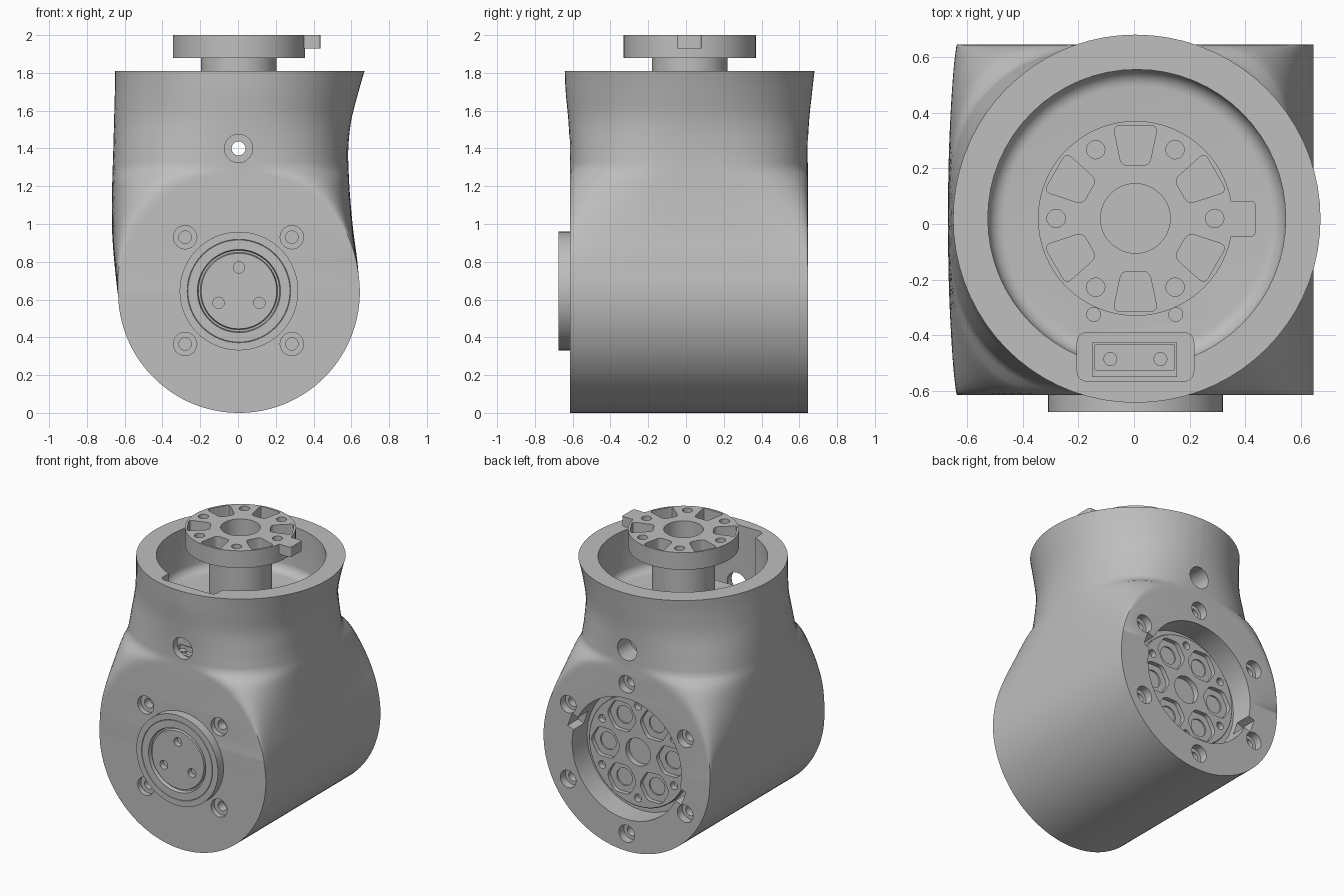
import bpy, bmesh
from math import sin, cos, pi, radians

cube = bpy.data.objects.get("Cube")
if cube:
    bpy.data.objects.remove(cube, do_unlink=True)

grey = bpy.data.materials.new("plain grey")
grey.use_nodes = True
COLOUR = (0.52, 0.52, 0.52, 1)
grey.diffuse_color = COLOUR
grey.node_tree.nodes["Principled BSDF"].inputs["Base Color"].default_value = COLOUR


# ---------- helpers ----------
def loft(name, rings):
    """Closed solid through a list of point rings of equal length."""
    bm = bmesh.new()
    rows = [[bm.verts.new(p) for p in ring] for ring in rings]
    n = len(rows[0])
    for a, b in zip(rows, rows[1:]):
        for i in range(n):
            j = (i + 1) % n
            bm.faces.new((a[i], a[j], b[j], b[i]))
    bm.faces.new(rows[0])
    bm.faces.new(rows[-1])
    bmesh.ops.recalc_face_normals(bm, faces=bm.faces)
    mesh = bpy.data.meshes.new(name)
    bm.to_mesh(mesh)
    bm.free()
    mesh.materials.append(grey)
    obj = bpy.data.objects.new(name, mesh)
    bpy.context.collection.objects.link(obj)
    return obj


def place(u, v, w, axis):
    return (u, v, w) if axis == "Z" else (u, w, v)


def circle(c, r, n=32):
    return [(c[0] + r * cos(2 * pi * i / n), c[1] + r * sin(2 * pi * i / n)) for i in range(n)]


def prism(name, pts, w0, w1, axis="Z"):
    return loft(name, [[place(u, v, w, axis) for u, v in pts] for w in (w0, w1)])


def lathe(name, profile, c, axis="Z", n=64):
    return loft(name, [[place(u, v, w, axis) for u, v in circle(c, r, n)] for r, w in profile])


def rounded(pts, r, steps=4):
    """Round the corners of a polygon."""
    out = []
    for i, (x, y) in enumerate(pts):
        ends = []
        for qx, qy in (pts[i - 1], pts[(i + 1) % len(pts)]):
            d = ((qx - x) ** 2 + (qy - y) ** 2) ** 0.5
            ends.append((x + (qx - x) * r / d, y + (qy - y) * r / d))
        (ax, ay), (bx, by) = ends
        for k in range(steps + 1):
            t = k / steps
            s = 1 - t
            out.append((s * s * ax + 2 * s * t * x + t * t * bx, s * s * ay + 2 * s * t * y + t * t * by))
    return out


def rect(x0, x1, y0, y1):
    return [(x0, y0), (x1, y0), (x1, y1), (x0, y1)]


def turned(pts, angle, c):
    """Rotate a flat outline about the origin, then move it to c."""
    s, k = sin(angle), cos(angle)
    return [(c[0] + x * k - y * s, c[1] + x * s + y * k) for x, y in pts]


def polar(c, r, angle):
    return (c[0] + r * cos(angle), c[1] + r * sin(angle))


def boolean(target, tool, operation="DIFFERENCE"):
    mod = target.modifiers.new("bool", "BOOLEAN")
    mod.operation, mod.solver, mod.object = operation, "EXACT", tool
    bpy.context.view_layer.objects.active = target
    bpy.ops.object.modifier_apply(modifier=mod.name)
    bpy.data.objects.remove(tool, do_unlink=True)


def cut(target, pts, w0, w1, axis="Z"):
    boolean(target, prism("cutter", pts, w0, w1, axis))


# ---------- housing: horizontal barrel flowing into an upright neck ----------
BARREL = (0.005, 0.64)
RADIUS = 0.64
NECK = (0.01, 0.02)
FRONT, BACK = -0.615, 0.645

# height, then left, right, front and back edges, roundness exponent of the flanks
sections = [
    (0.64, -0.638, 0.645, FRONT, BACK, 4),
    (0.80, -0.655, 0.632, FRONT, BACK, 4),
    (0.95, -0.666, 0.612, FRONT, BACK, 3.2),
    (1.10, -0.668, 0.597, FRONT, BACK, 2.8),
    (1.25, -0.665, 0.587, FRONT, BACK, 2.7),
    (1.40, -0.66, 0.584, FRONT, BACK, 2.4),
    (1.55, -0.656, 0.6, -0.623, 0.652, 2.1),
    (1.70, -0.652, 0.638, -0.637, 0.668, 2),
    (1.81, -0.65, 0.67, -0.642, 0.68, 2),
]


def section_ring(z, left, right, front, back, n, count=36):
    """Straight end edges as wide as the barrel here, joined by bowed flanks."""
    half = max(RADIUS ** 2 - (z - BARREL[1]) ** 2, 0.000004) ** 0.5
    mid, depth = (front + back) / 2, (back - front) / 2
    ring = []
    for side, edge in ((1, right), (-1, left)):
        corner = BARREL[0] + side * half
        bow = max(side * (edge - corner), 0)
        for i in range(count + 1):
            a = side * pi * (i / count - 0.5)
            t = abs(sin(a)) ** (2 / n) * (1 if sin(a) > 0 else -1)
            ring.append((corner + side * bow * max(cos(a), 0) ** (2 / n), mid + depth * t, z))
    return ring


def spline(p, q, r, s, t):
    return q + 0.5 * t * (r - p + t * (2 * p - 5 * q + 4 * r - s + t * (3 * (q - r) + s - p)))


rings = []
for i in range(30):
    z = BARREL[1] - RADIUS * cos(radians(1 + 3 * i))
    rings.append(section_ring(z, 0, 0, FRONT, BACK, 4))
last = len(sections) - 1
for i in range(last):
    quad = [sections[min(max(k, 0), last)] for k in range(i - 1, i + 3)]
    for step in range(6):
        rings.append(section_ring(*[spline(*v, step / 6) for v in zip(*quad)]))
rings.append(section_ring(*sections[last]))
housing = loft("housing", rings)

# Round cavity with a filleted floor
FLOOR = 1.48
fillet = [(0.475 + 0.06 * sin(a), FLOOR + 0.06 - 0.06 * cos(a)) for a in [radians(15 * k) for k in range(7)]]
boolean(housing, lathe("cavity", fillet + [(0.535, 1.9)], NECK))

# Deep socket notch in the rim, floor screw holes and cross hole
PIT = 1.27
cut(housing, rounded(rect(-0.205, 0.215, -0.565, -0.39), 0.04), PIT, 1.9)
for x in (-0.145, 0.15):
    cut(housing, circle((x, -0.325), 0.025, 20), 1.4, 1.53)
CROSS = (0.003, 1.4)
cut(housing, circle(CROSS, 0.075), -0.8, -0.5, "Y")
cut(housing, circle(CROSS, 0.075), 0.5, 0.8, "Y")
cut(housing, circle(CROSS, 0.037, 20), -0.45, 0.6, "Y")

# Counterbored screw holes on the front face
for x in (-0.28, 0.285):
    for z in (0.365, 0.93):
        cut(housing, circle((x, z), 0.062, 24), -0.7, -0.58, "Y")
        cut(housing, circle((x, z), 0.033, 20), -0.7, -0.52, "Y")

# Counterbored screw holes and notched pocket on the back face
for k in range(6):
    spot = polar(BARREL, 0.52, radians(30 + 60 * k))
    cut(housing, circle(spot, 0.06, 24), 0.59, 0.75, "Y")
    cut(housing, circle(spot, 0.035, 20), 0.5, 0.75, "Y")
cut(housing, circle(BARREL, 0.42, 64), 0.48, 0.75, "Y")
for k in range(2):
    notch = turned(rect(0.36, 0.465, -0.05, 0.05), radians(20 + 180 * k), BARREL)
    cut(housing, notch, 0.53, 0.75, "Y")

# ---------- front boss ----------
HUB = (0.005, 0.645)
boss = lathe("front_boss", [(0.2, -0.668), (0.205, -0.65), (0.215, -0.65), (0.22, -0.676), (0.27, -0.676),
                            (0.272, -0.673), (0.274, -0.676), (0.314, -0.676), (0.314, -0.6)], HUB, "Y")
for k in range(3):
    cut(boss, circle(polar(HUB, 0.125, radians(90 + 120 * k)), 0.03, 20), -0.7, -0.63, "Y")

# ---------- rear drive disc ----------
disc = lathe("rear_disc", [(0.38, 0.4), (0.38, 0.515), (0.375, 0.52)], BARREL, "Y")
cut(disc, circle(BARREL, 0.095), 0.42, 0.6, "Y")
for k in range(6):
    a = radians(60 * k)
    centre = polar(BARREL, 0.25, a)
    pocket = turned(rounded(circle((0, 0), 0.115, 6), 0.03), a, centre)
    cut(disc, pocket, 0.49, 0.6, "Y")
    cut(disc, circle(centre, 0.06, 24), 0.42, 0.6, "Y")
    cut(disc, circle(polar(BARREL, 0.32, a + pi / 6), 0.027, 16), 0.46, 0.6, "Y")

# ---------- top output flange on its shaft ----------
AXIS = (0.005, 0.02)
flange = lathe("output_flange", [(0.2, FLOOR - 0.005), (0.2, 1.88), (0.35, 1.88), (0.35, 2)], AXIS)
boolean(flange, prism("tab", rounded(rect(0.3, 0.436, -0.045, 0.083), 0.015), 1.93, 2), "UNION")
cut(flange, circle(AXIS, 0.125, 48), 1.5, 2.1)
slot = rounded([(0.19, -0.05), (0.333, -0.08), (0.333, 0.08), (0.19, 0.05)], 0.025)
for k in range(6):
    a = radians(60 * k)
    cut(flange, turned(slot, a + pi / 6, AXIS), 1.92, 2.1)
    cut(flange, circle(polar(AXIS, 0.285, a), 0.033, 20), 1.92, 2.1)

# ---------- socket at the bottom of the notch ----------
socket = prism("socket", rect(-0.15, 0.155, -0.55, -0.425), PIT - 0.01, PIT + 0.05)
cut(socket, rect(-0.14, 0.145, -0.525, -0.435), PIT + 0.015, PIT + 0.1)
pins = [prism("socket_pin", circle((x, -0.485), 0.025, 16), PIT, PIT + 0.045) for x in (-0.085, 0.095)]

# ---------- shading ----------
bpy.ops.object.select_all(action="DESELECT")
for part in [housing, boss, disc, flange, socket] + pins:
    part.select_set(True)
bpy.context.view_layer.objects.active = housing
bpy.ops.object.shade_smooth_by_angle(angle=radians(30))
